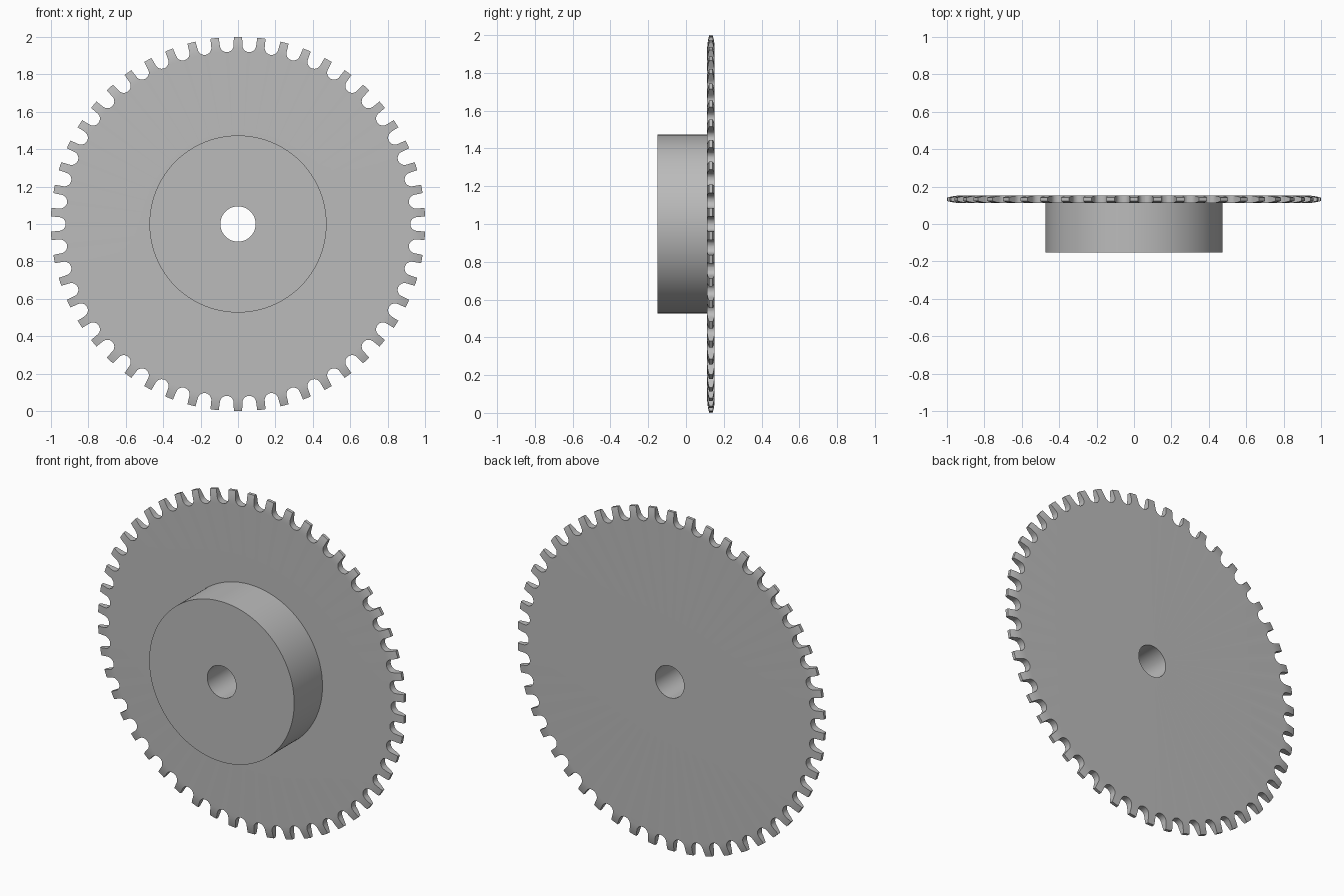
import bpy, bmesh, math
from mathutils import Matrix, Vector

if "Cube" in bpy.data.objects:
    bpy.data.objects.remove(bpy.data.objects["Cube"], do_unlink=True)

TEETH = 50
PITCH_R, ROLLER_R = 0.957, 0.037
BACK, PLATE_FRONT = 0.152, 0.112
MID, HALF = (BACK + PLATE_FRONT) / 2, (BACK - PLATE_FRONT) / 2
CENTRE = Vector((0, 0, 1))

steel = bpy.data.materials.new("steel_grey")
steel.use_nodes = True
GREY = (0.5, 0.5, 0.5, 1)
steel.diffuse_color = GREY
steel.node_tree.nodes["Principled BSDF"].inputs["Base Color"].default_value = GREY


def make_object(name, bm):
    bmesh.ops.recalc_face_normals(bm, faces=bm.faces)
    mesh = bpy.data.meshes.new(name)
    bm.to_mesh(mesh)
    bm.free()
    mesh.materials.append(steel)
    obj = bpy.data.objects.new(name, mesh)
    bpy.context.collection.objects.link(obj)
    return obj


def lathe(name, profile, steps):
    """Turn a closed (radius, y) profile about the y axis."""
    bm = bmesh.new()
    rings = []
    for i in range(steps):
        a = math.tau * i / steps
        rings.append([bm.verts.new(CENTRE + Vector((r * math.sin(a), y, r * math.cos(a))))
                      for r, y in profile])
    n = len(profile)
    for i in range(steps):
        a, b = rings[i], rings[(i + 1) % steps]
        for j in range(n):
            k = (j + 1) % n
            bm.faces.new((a[j], a[k], b[k], b[j]))
    return make_object(name, bm)


# Body: bore, hub, thin plate and rounded rim
rim = []
for i in range(6):
    t = i / 5
    rim.append((0.925 + 0.075 * t, HALF - 0.011 * t * t))
profile = [(0.094, -BACK), (0.473, -BACK), (0.473, PLATE_FRONT)]
profile += [(r, MID - w) for r, w in rim]
profile += [(r, MID + w) for r, w in reversed(rim)]
profile += [(0.094, BACK)]
sprocket = lathe("sprocket", profile, TEETH * 4)

# Cutter: one round-bottomed slot between each pair of teeth
slot = [(0.043, 1.03)]
for i in range(13):
    a = -math.pi * i / 12
    slot.append((ROLLER_R * math.cos(a), PITCH_R + ROLLER_R * math.sin(a)))
slot.append((-0.043, 1.03))
bm = bmesh.new()
for i in range(TEETH):
    turn = Matrix.Rotation(math.tau * (i + 0.5) / TEETH, 3, 'Y')
    front, back = [[bm.verts.new(CENTRE + turn @ Vector((x, y, z))) for x, z in slot]
                   for y in (MID - 0.05, MID + 0.05)]
    bm.faces.new(front)
    bm.faces.new(back[::-1])
    for j in range(len(slot)):
        k = (j + 1) % len(slot)
        bm.faces.new((front[k], front[j], back[j], back[k]))
cutter = make_object("tooth_gap_cutter", bm)
cutter.hide_render = True

# Cut the teeth
cut = sprocket.modifiers.new("tooth_gaps", 'BOOLEAN')
cut.operation = 'DIFFERENCE'
cut.solver = 'EXACT'
cut.object = cutter
bpy.ops.object.select_all(action='DESELECT')
bpy.context.view_layer.objects.active = sprocket
sprocket.select_set(True)
bpy.ops.object.modifier_apply(modifier=cut.name)
bpy.data.objects.remove(cutter, do_unlink=True)
bpy.ops.object.shade_smooth_by_angle(angle=math.radians(30))
